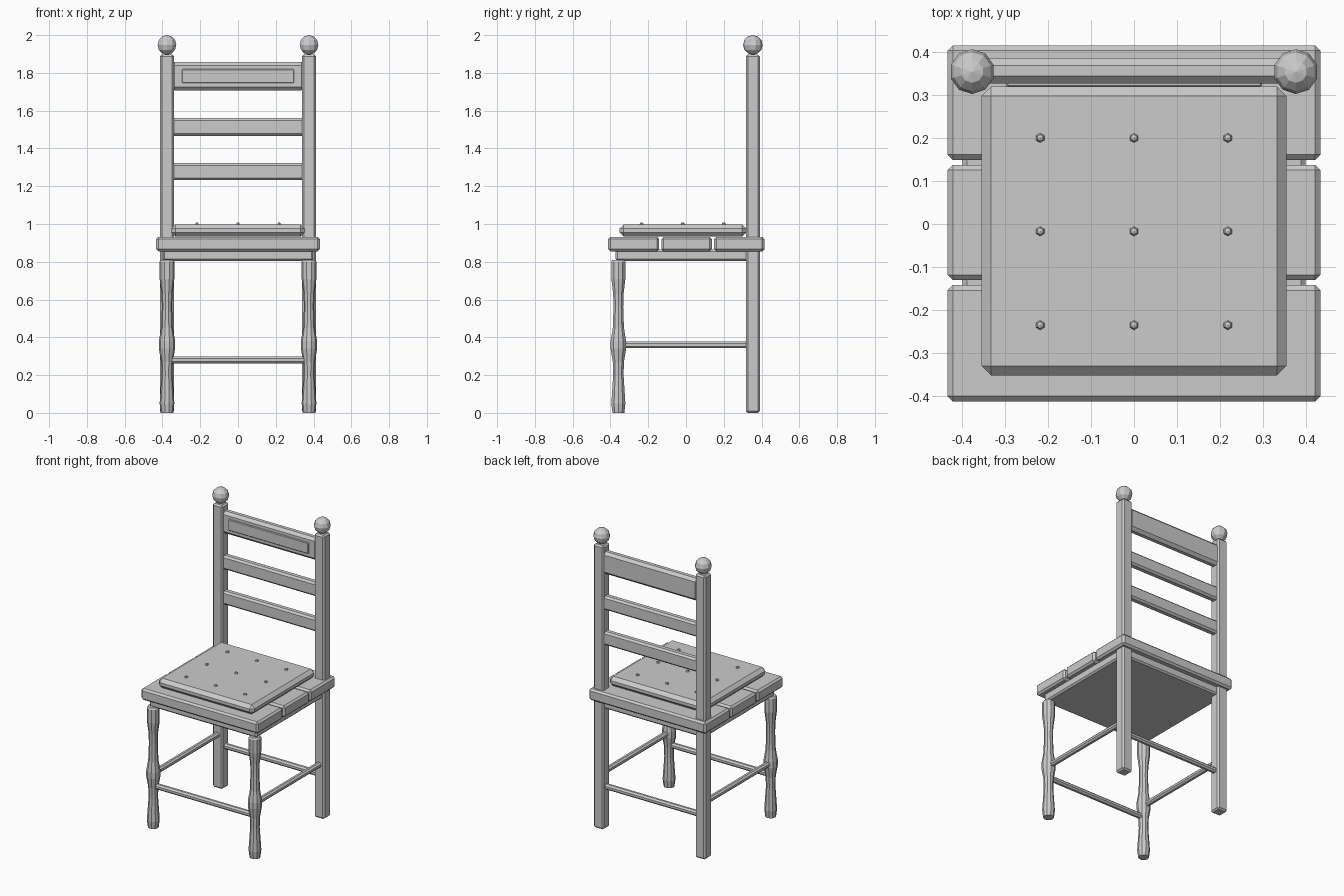
import bpy, bmesh, math
from mathutils import Matrix, Vector

if "Cube" in bpy.data.objects:
    bpy.data.objects.remove(bpy.data.objects["Cube"])

grey = bpy.data.materials.new("plain grey")
grey.diffuse_color = (0.6, 0.6, 0.6, 1)
grey.use_nodes = True
grey.node_tree.nodes["Principled BSDF"].inputs["Base Color"].default_value = grey.diffuse_color


def finish(bm, name):
    bmesh.ops.recalc_face_normals(bm, faces=bm.faces)
    me = bpy.data.meshes.new(name)
    bm.to_mesh(me)
    bm.free()
    me.materials.append(grey)
    ob = bpy.data.objects.new(name, me)
    bpy.context.collection.objects.link(ob)
    return ob


def box(name, x, y, z, bevel):
    """Chamfered box from (min, max) ranges."""
    bm = bmesh.new()
    bmesh.ops.create_cube(bm, size=1)
    for v in bm.verts:
        v.co = [(r[0] + r[1]) / 2 + c * (r[1] - r[0]) for c, r in zip(v.co, (x, y, z))]
    bmesh.ops.bevel(bm, geom=bm.edges[:], offset=bevel, segments=1, affect='EDGES')
    return finish(bm, name)


def ball(name, loc, size, seg, rings):
    bm = bmesh.new()
    bmesh.ops.create_uvsphere(bm, u_segments=seg, v_segments=rings, radius=1,
                              matrix=Matrix.LocRotScale(Vector(loc), None, Vector(size)))
    return finish(bm, name)


def lathe(name, loc, profile, seg):
    bm = bmesh.new()
    rings = [[bm.verts.new((loc[0] + r * math.cos(2 * math.pi * i / seg),
                            loc[1] + r * math.sin(2 * math.pi * i / seg), z))
              for i in range(seg)] for r, z in profile]
    for a, b in zip(rings, rings[1:]):
        for i in range(seg):
            j = (i + 1) % seg
            bm.faces.new((a[i], a[j], b[j], b[i]))
    bm.faces.new(rings[0][::-1])
    bm.faces.new(rings[-1])
    return finish(bm, name)


def rod(name, a, b, r=0.019, seg=8):
    a, b = Vector(a), Vector(b)
    d = b - a
    bm = bmesh.new()
    m = Matrix.LocRotScale((a + b) / 2, d.to_track_quat('Z', 'Y'), None)
    bmesh.ops.create_cone(bm, cap_ends=True, segments=seg, radius1=r, radius2=r,
                          depth=d.length, matrix=m @ Matrix.Rotation(math.pi / seg, 4, 'Z'))
    return finish(bm, name)


LX, FY, BY = 0.376, -0.358, 0.354

# seat planks and the slab below them
for i, y in enumerate([(-0.412, -0.142), (-0.13, 0.137), (0.149, 0.415)]):
    box(f"seat_plank_{i + 1}", (-0.433, 0.433), y, (0.855, 0.932), 0.012)
box("seat_frame", (-0.398, 0.398), (-0.373, 0.375), (0.805, 0.865), 0.01)

# cushion with nine buttons
box("cushion", (-0.354, 0.354), (-0.352, 0.319), (0.933, 0.997), 0.022)
for x in (-0.218, 0, 0.218):
    for y in (-0.235, -0.017, 0.2):
        ball("cushion_button", (x, y, 0.998), (0.011, 0.011, 0.011), 6, 4)

# legs, posts, finials, side stretchers
leg_profile = [(0.033, 0), (0.039, 0.05), (0.037, 0.08), (0.029, 0.2), (0.031, 0.27),
               (0.043, 0.34), (0.043, 0.38), (0.031, 0.45), (0.027, 0.56),
               (0.029, 0.63), (0.039, 0.71), (0.039, 0.8), (0.033, 0.81)]
for s, side in ((-1, "left"), (1, "right")):
    x = s * LX
    lathe(f"front_leg_{side}", (x, FY), leg_profile, 10)
    box(f"back_post_{side}", (x - 0.037, x + 0.037), (BY - 0.037, BY + 0.037), (0, 1.897), 0.01)
    ball(f"finial_{side}", (x, BY, 1.948), (0.052, 0.052, 0.052), 10, 6)
    rod(f"side_stretcher_{side}", (x, FY, 0.36), (x, BY, 0.36))

# front and back stretchers
rod("front_stretcher", (-LX, FY, 0.28), (LX, FY, 0.28))
rod("back_stretcher", (-LX, BY, 0.28), (LX, BY, 0.28))

# backrest slats, top rail and its raised panel
for i, z in enumerate([(1.232, 1.322), (1.467, 1.56)]):
    box(f"back_slat_{i + 1}", (-0.355, 0.355), (0.33, 0.38), z, 0.012)
box("top_rail", (-0.355, 0.355), (0.326, 0.386), (1.708, 1.857), 0.018)
box("top_rail_panel", (-0.297, 0.297), (0.318, 0.34), (1.746, 1.82), 0.004)
